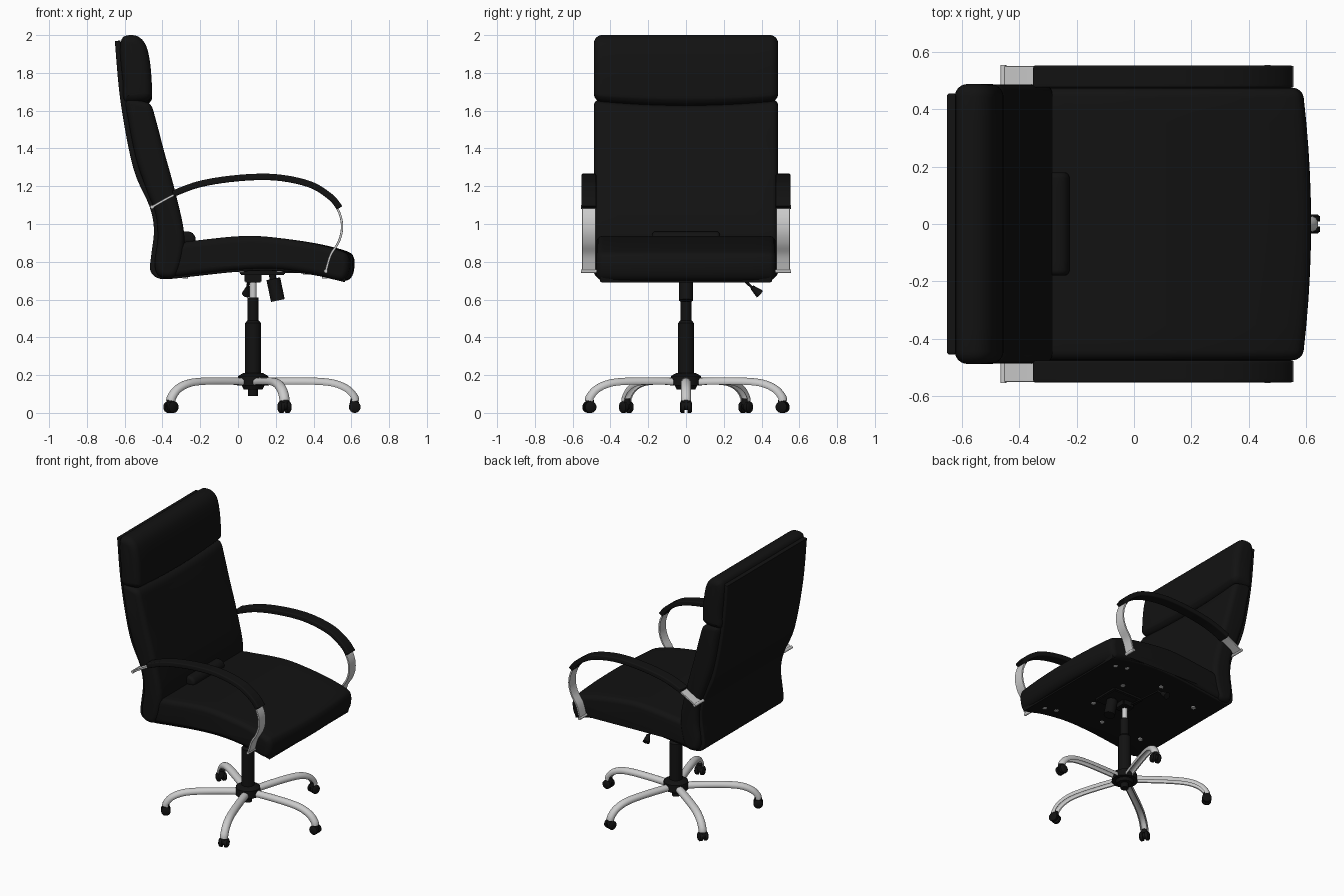
import bpy, bmesh
from math import sin, cos, pi, radians
from mathutils import Vector, Matrix

if "Cube" in bpy.data.objects:
    bpy.data.objects.remove(bpy.data.objects["Cube"])

black = bpy.data.materials.new("black")
black.diffuse_color = (0.006, 0.006, 0.006, 1)
black.use_nodes = True
black.node_tree.nodes["Principled BSDF"].inputs["Base Color"].default_value = black.diffuse_color


def finish(bm, name, dark=True, angle=40):
    bmesh.ops.recalc_face_normals(bm, faces=bm.faces)
    me = bpy.data.meshes.new(name)
    bm.to_mesh(me)
    bm.free()
    ob = bpy.data.objects.new(name, me)
    bpy.context.collection.objects.link(ob)
    if dark:
        me.materials.append(black)
    bpy.ops.object.select_all(action='DESELECT')
    ob.select_set(True)
    bpy.context.view_layer.objects.active = ob
    bpy.ops.object.shade_smooth_by_angle(angle=radians(angle))
    return ob


def spline(pts, closed=False, n=5):
    """Catmull-Rom through 2D points."""
    p = [Vector(q) for q in pts]
    m = len(p)
    get = (lambda i: p[i % m]) if closed else (lambda i: p[max(0, min(m - 1, i))])
    out = []
    for i in range(m if closed else m - 1):
        a, b, c, d = (get(i + k) for k in (-1, 0, 1, 2))
        for j in range(n):
            t = j / n
            out.append(0.5 * (2 * b + (c - a) * t + (2 * a - 5 * b + 4 * c - d) * t * t
                              + (3 * b - a - 3 * c + d) * t ** 3))
    return out if closed else out + [p[-1]]


def normals(p, closed):
    m, out = len(p), []
    for i in range(m):
        a, b = (p[i - 1], p[(i + 1) % m]) if closed else (p[max(i - 1, 0)], p[min(i + 1, m - 1)])
        t = (b - a).normalized()
        out.append(Vector((-t.y, t.x)))
    return out


def skin(bm, rings):
    """Bridge closed rings of points and cap both ends."""
    vs = [[bm.verts.new(c) for c in r] for r in rings]
    for a, b in zip(vs, vs[1:]):
        for i in range(len(a)):
            j = (i + 1) % len(a)
            bm.faces.new((a[i], a[j], b[j], b[i]))
    bm.faces.new(vs[0])
    bm.faces.new(vs[-1])


def cushion(name, prof, w, r, yc=0, bend=None, dark=True):
    """Side profile (x, z) spread over y = yc +/- w with rounded side edges."""
    area = sum(a.x * b.y - b.x * a.y for a, b in zip(prof, prof[1:] + prof[:1]))
    ns = normals(prof, True)
    sg = 1 if area > 0 else -1
    edge = [(w - r + r * sin(pi / 2 * k / 6), r * (1 - cos(pi / 2 * k / 6))) for k in range(7)]
    mid = [((w - r) * k / 5, 0) for k in range(-4, 5)]
    rings = []
    for y, d in [(-y, d) for y, d in reversed(edge)] + mid + edge:
        ring = []
        for p, n in zip(prof, ns):
            q = p + n * d * sg
            x, z = bend(q.x, q.y, y / w) if bend else q
            ring.append((x, yc + y, z))
        rings.append(ring)
    bm = bmesh.new()
    skin(bm, rings)
    return finish(bm, name, dark)


def strip(path, thick):
    p = spline(path)
    n = normals(p, False)
    return [a + b * thick / 2 for a, b in zip(p, n)] + [a - b * thick / 2 for a, b in reversed(list(zip(p, n)))]


def rod(bm, a, b, r1, r2=None, seg=24):
    a, b = Vector(a), Vector(b)
    rot = (b - a).to_track_quat('Z', 'Y').to_matrix().to_4x4()
    bmesh.ops.create_cone(bm, cap_ends=True, segments=seg, radius1=r1, radius2=r1 if r2 is None else r2,
                          depth=(b - a).length, matrix=Matrix.Translation((a + b) / 2) @ rot)


def rods(name, items, dark=True):
    bm = bmesh.new()
    for it in items:
        rod(bm, *it)
    return finish(bm, name, dark)


# Upholstery
seat = spline([(-.30, .90), (-.2, .915), (0, .935), (.15, .933), (.4, .90), (.57, .858), (.612, .825),
               (.615, .76), (.595, .712), (.55, .702), (.4, .735), (.2, .76), (0, .755), (-.2, .735),
               (-.35, .72), (-.42, .74), (-.42, .85)], True)
cushion("seat_cushion", seat, .475, .035,
        bend=lambda x, z, t: (x - .03 * t * t * max(0, min(1, (x - .2) / .4)), z))
back = spline([(-.30, .80), (-.285, .95), (-.335, 1.18), (-.39, 1.38), (-.437, 1.56), (-.46, 1.63),
               (-.50, 1.652), (-.59, 1.655), (-.58, 1.55), (-.54, 1.35), (-.48, 1.17), (-.435, 1.05),
               (-.425, .92), (-.44, .8), (-.42, .725), (-.34, .72)], True)
sag = lambda x, z, t: (x, z - .025 * (1 - t * t) * max(0, 1 - abs(z - 1.65) / .15))
cushion("back_cushion", back, .487, .035, bend=sag)
head = spline([(-.60, 1.655), (-.50, 1.652), (-.462, 1.672), (-.455, 1.71), (-.465, 1.85), (-.487, 1.945),
               (-.525, 1.99), (-.575, 2.0), (-.615, 1.98), (-.625, 1.9), (-.61, 1.75)], True)
cushion("headrest", head, .488, .045, bend=sag)
lumbar = spline([(-.31, .90), (-.24, .90), (-.225, .925), (-.245, .955), (-.29, .96), (-.32, .94)], True)
cushion("lumbar_pad", lumbar, .18, .02)
shell = strip([(-.637, 1.97), (-.607, 1.65), (-.54, 1.3), (-.455, 1.1), (-.43, .97), (-.445, .83),
               (-.45, .76), (-.42, .728), (-.36, .724), (-.2, .742), (0, .762), (.2, .767),
               (.4, .745), (.57, .706)], .03)
cushion("back_and_seat_shell", shell, .455, .01)

# Armrests: metal loop, padded top, fixing rods
loop = [(-.455, 1.09), (-.33, 1.158), (-.2, 1.203), (0, 1.235), (.2, 1.238), (.38, 1.2), (.49, 1.13),
        (.54, 1.05), (.55, .97), (.53, .9), (.49, .835), (.465, .75)]
pad = [(-.345, 1.16), (-.2, 1.212), (0, 1.243), (.2, 1.247), (.38, 1.21), (.49, 1.143), (.538, 1.085)]
for s, side in ((1, "left"), (-1, "right")):
    cushion(side + "_arm_loop", strip(loop, .012), .036, .002, s * .514, dark=False)
    cushion(side + "_arm_pad", strip(pad, .034), .039, .008, s * .514)
    rods(side + "_arm_fixings", [((x, s * .43, z), (x, s * .555, z), .01)
                                 for x, z in ((-.455, 1.09), (.465, .75))], False)

# Gas column, hub and tilt mechanism
C = .08
rods("column", [((C, 0, .19), (C, 0, .475), .042), ((C, 0, .475), (C, 0, .49), .042, .03),
                ((C, 0, .48), (C, 0, .61), .029), ((C, 0, .09), (C, 0, .15), .026)])
rods("piston", [((C, 0, .60), (C, 0, .71), .018)], False)
rods("hub", [((C, 0, .125), (C, 0, .145), .05, .06), ((C, 0, .145), (C, 0, .195), .085, .08),
             ((C, 0, .195), (C, 0, .212), .08, .05)])
bm = bmesh.new()
for pos, size in (((.13, 0, .742), (.24, .2, .025)), ((C, 0, .715), (.09, .09, .05))):
    bmesh.ops.create_cube(bm, size=1, matrix=Matrix.Translation(pos) @ Matrix.Diagonal((*size, 1)))
bmesh.ops.bevel(bm, geom=bm.edges[:], offset=.006, segments=2, affect='EDGES')
finish(bm, "tilt_mechanism", angle=30)
rods("tension_knob", [((.18, 0, .74), (.187, 0, .70), .018), ((.187, 0, .71), (.211, 0, .595), .037)])
rods("height_lever", [((.06, .03, .715), (.055, .31, .70), .006), ((.055, .31, .70), (.05, .36, .655), .007),
                      ((.055, .35, .665), (.045, .39, .63), .012, .024)])
rods("shell_bolts", [((x, s * y, z - .006), (x, s * y, z + .01), .015)
                     for x, y, z in ((-.28, .27, .717), (.02, .3, .748), (.22, .15, .751), (.36, .36, .738),
                                     (.46, .36, .718)) for s in (1, -1)], False)

# Five-star base: hollow curved legs with twin-wheel casters
leg_path = spline([(.05, .160), (.2, .163), (.34, .161), (.43, .150), (.495, .122), (.53, .085), (.538, .062)])
angles = [radians(-30 + 240 * k / 14) for k in range(15)]
section = [(.027 * cos(a), .025 * sin(a)) for a in angles] + \
          [(.020 * cos(a), .018 * sin(a)) for a in reversed(angles)]
for i in range(5):
    place = Matrix.Translation((C, 0, 0)) @ Matrix.Rotation(radians(72 * i), 4, 'Z')
    bm = bmesh.new()
    skin(bm, [[(p.x + n.x * v, u, p.y + n.y * v) for u, v in section]
              for p, n in zip(leg_path, normals(leg_path, False))])
    bm.transform(place)
    finish(bm, f"base_leg_{i + 1}", False)
    bm = bmesh.new()
    for s in (1, -1):
        rod(bm, (.538, s * .008, .031), (.538, s * .026, .031), .031)
        rod(bm, (.538, s * .026, .031), (.538, s * .033, .031), .031, .022)
    rod(bm, (.538, -.01, .036), (.538, .01, .036), .022)
    rod(bm, (.536, 0, .045), (.536, 0, .075), .026, .02)
    bm.transform(place)
    finish(bm, f"caster_{i + 1}")
